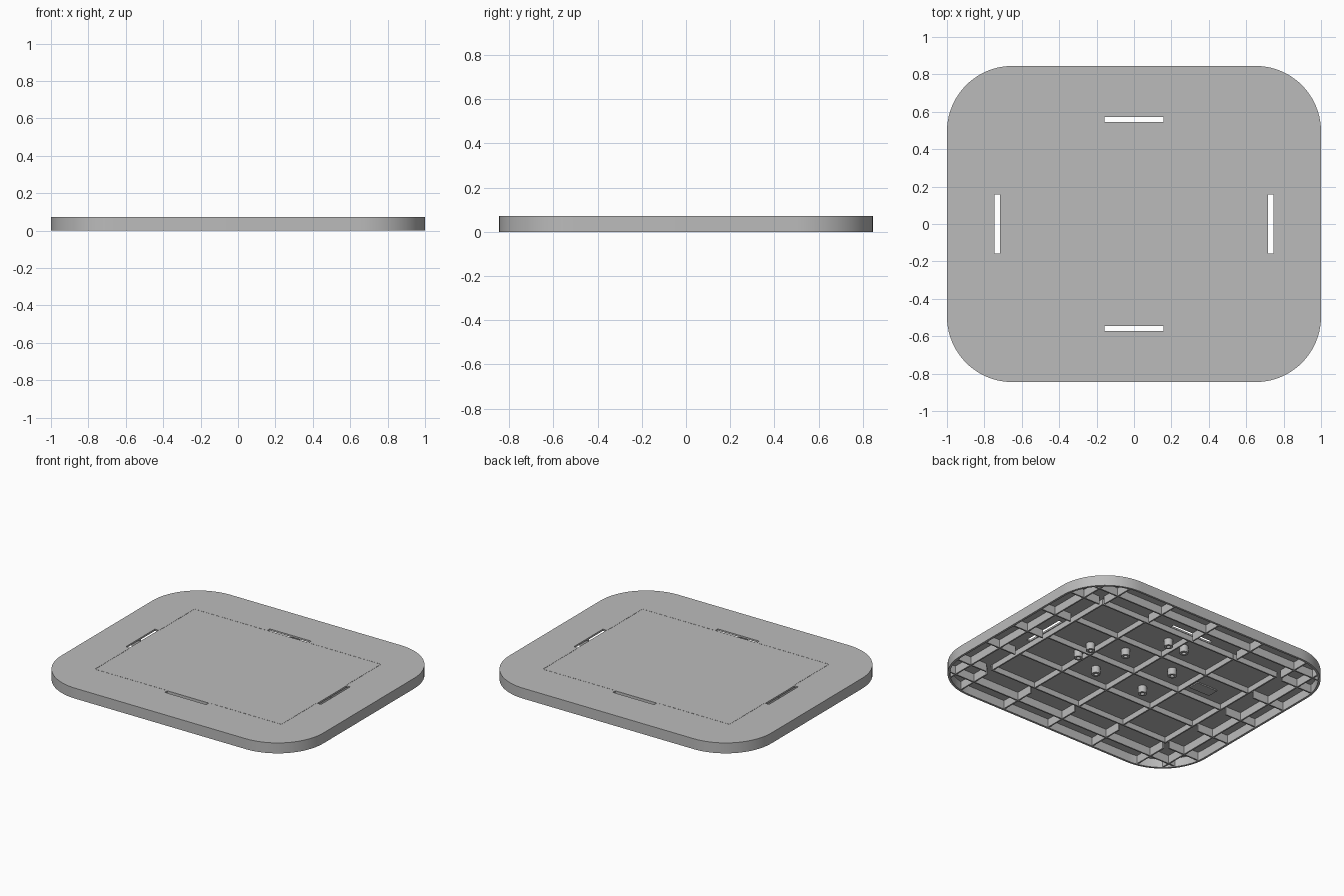
import bpy, bmesh, math

cube = bpy.data.objects.get("Cube")
if cube:
    bpy.data.objects.remove(cube, do_unlink=True)

HX, HY, R, H = 1.0, 0.845, 0.35, 0.072   # half sizes, corner radius, height
WALL, UNDER = 0.015, 0.06                # rim thickness, underside of the deck
FX, FY = 0.712, 0.543                    # half size of the inner panel

grey = bpy.data.materials.new("plain grey")
grey.use_nodes = True
GREY = (0.5, 0.5, 0.5, 1)
grey.diffuse_color = GREY
grey.node_tree.nodes["Principled BSDF"].inputs["Base Color"].default_value = GREY


def finish(name, bm):
    bmesh.ops.recalc_face_normals(bm, faces=bm.faces)
    mesh = bpy.data.meshes.new(name)
    bm.to_mesh(mesh)
    bm.free()
    mesh.materials.append(grey)
    obj = bpy.data.objects.new(name, mesh)
    bpy.context.collection.objects.link(obj)
    return obj


def add_box(bm, x0, x1, y0, y1, z0, z1):
    verts = bmesh.ops.create_cube(bm, size=1)["verts"]
    for v in verts:
        v.co.x = x1 if v.co.x > 0 else x0
        v.co.y = y1 if v.co.y > 0 else y0
        v.co.z = z1 if v.co.z > 0 else z0


def outline(inset, steps=20):
    """Rounded rectangle, anticlockwise."""
    r = R - inset
    points = []
    for q, (sx, sy) in enumerate([(1, 1), (-1, 1), (-1, -1), (1, -1)]):
        for i in range(steps + 1):
            a = math.pi / 2 * (q + i / steps)
            points.append((sx * (HX - R) + r * math.cos(a), sy * (HY - R) + r * math.sin(a)))
    return points


def reach(d, half, other):
    """How far a rib at offset d runs before it meets the rim."""
    over = max(0, abs(d) - (half - R))
    return other - R + math.sqrt(R * R - over * over) - WALL / 2


# Deck with a downturned rim
bm = bmesh.new()
rings = [[bm.verts.new((x, y, z)) for x, y in outline(inset)]
         for inset, z in [(0, H), (0, 0), (WALL, 0), (WALL, UNDER)]]
for a, b in zip(rings, rings[1:]):
    for i in range(len(a)):
        j = (i + 1) % len(a)
        bm.faces.new((a[i], a[j], b[j], b[i]))
bm.faces.new(rings[0])
bm.faces.new(rings[-1])
deck = finish("deck", bm)


def cut(cutter):
    cutter.hide_render = True
    cutter.hide_set(True)
    mod = deck.modifiers.new(cutter.name, "BOOLEAN")
    mod.operation = "DIFFERENCE"
    mod.solver = "EXACT"
    mod.object = cutter


# Four through slots beside the panel
bm = bmesh.new()
for s in (-1, 1):
    x, y = s * 0.731, s * 0.559
    add_box(bm, x - 0.014, x + 0.014, -0.158, 0.158, 0.03, 0.1)
    add_box(bm, -0.158, 0.158, y - 0.014, y + 0.014, 0.03, 0.1)
cut(finish("slot_cutter", bm))

# Fine perforated score line around the panel
bm = bmesh.new()
W, DASH, GAP = 0.0015, 0.012, 0.008


def dashes(half):
    n = int(2 * half / (DASH + GAP))
    return [-half + 2 * half * (i + 0.5) / n for i in range(n)]


for s in (-1, 1):
    for x in dashes(FX):
        if abs(x) > 0.17:
            add_box(bm, x - DASH / 2, x + DASH / 2, s * FY - W, s * FY + W, 0.066, 0.1)
    for y in dashes(FY):
        if abs(y) > 0.17:
            add_box(bm, s * FX - W, s * FX + W, y - DASH / 2, y + DASH / 2, 0.066, 0.1)
cut(finish("score_cutter", bm))

bpy.ops.object.select_all(action="DESELECT")
deck.select_set(True)
bpy.context.view_layer.objects.active = deck
bpy.ops.object.shade_smooth_by_angle(angle=math.radians(30))

# Ribs under the deck: deep outside the panel, shallow inside it
TOP = UNDER + 0.002
T = 0.005
outer, inner = bmesh.new(), bmesh.new()


def rib(bm, along_x, d, a, b, z0, t=T):
    if along_x:
        add_box(bm, a, b, d - t, d + t, z0, TOP)
    else:
        add_box(bm, d - t, d + t, a, b, z0, TOP)


for along_x, offsets, edge, half, other, clear in [
        (False, (0, 0.36, 0.72), 0.87, HX, HY, 0.574),
        (True, (0, 0.27, 0.55), 0.70, HY, HX, 0.746)]:
    panel = FY if not along_x else FX
    for d in sorted({s * o for o in offsets for s in (-1, 1)}):
        end = reach(d, half, other)
        for s in (-1, 1):
            rib(outer, along_x, d, *sorted((s * clear, s * end)), 0.004)
        if abs(d) < offsets[-1]:
            rib(inner, along_x, d, -panel, panel, 0.022)
    for s in (-1, 1):
        end = reach(edge, half, other)
        rib(outer, along_x, s * edge, -end, end, 0.004)
finish("outer_ribs", outer)
finish("inner_ribs", inner)

# Low wall around the panel
bm = bmesh.new()
for s in (-1, 1):
    rib(bm, True, s * (FY - 0.006), -FX, FX, 0.022)
    rib(bm, False, s * (FX - 0.006), -FY, FY, 0.022)
finish("panel_wall", bm)

# Hollow screw posts
bm = bmesh.new()
posts = [(sx * 0.19, sy * 0.145) for sx in (-1, 1) for sy in (-1, 1)]
posts += [(0.405, s * 0.06) for s in (-1, 1)] + [(s * 0.063, 0.41) for s in (-1, 1)]
N = 20
for px, py in posts:
    rings = []
    for r, z in [(0.028, TOP), (0.028, 0.012), (0.013, 0.012), (0.013, 0.05)]:
        rings.append([bm.verts.new((px + r * math.cos(2 * math.pi * i / N),
                                    py + r * math.sin(2 * math.pi * i / N), z)) for i in range(N)])
    for a, b in zip(rings, rings[1:]):
        for i in range(N):
            j = (i + 1) % N
            bm.faces.new((a[i], a[j], b[j], b[i]))
    bm.faces.new(rings[-1])
screw_posts = finish("screw_posts", bm)
deck.select_set(False)
screw_posts.select_set(True)
bpy.context.view_layer.objects.active = screw_posts
bpy.ops.object.shade_smooth_by_angle(angle=math.radians(30))

# Small mounting pad under the panel
bm = bmesh.new()
add_box(bm, -0.57, -0.41, 0.05, 0.13, 0.052, TOP)
finish("mounting_pad", bm)
